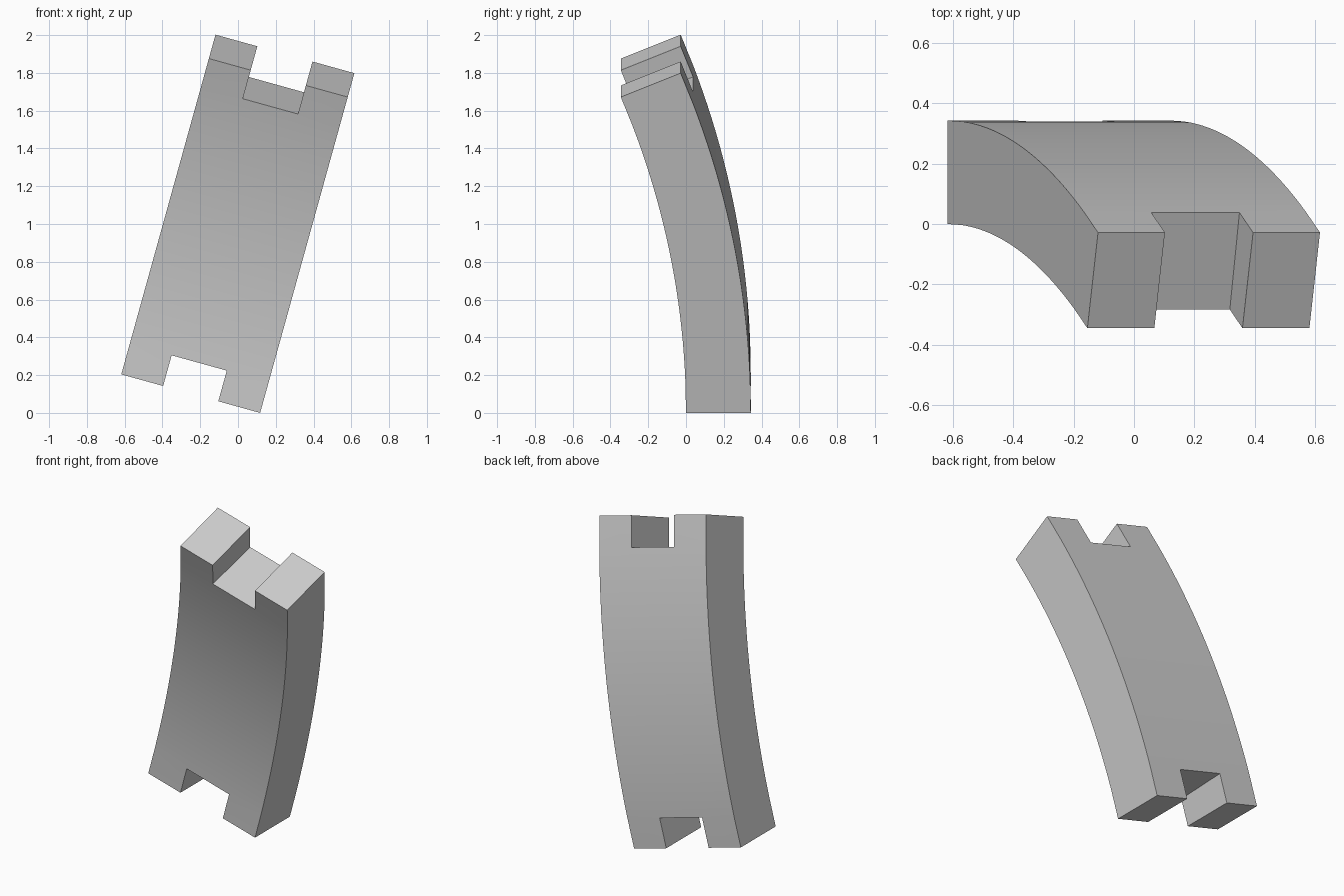
import bpy, bmesh
from math import sin, cos, radians
from mathutils import Matrix, Vector

cube = bpy.data.objects.get("Cube")
if cube:
    bpy.data.objects.remove(cube, do_unlink=True)

# Main dimensions of the curved, notched panel
INNER, OUTER = 4.534, 4.877      # radii of the front and back surfaces
SWEEP, NOTCH = 22.5, 2.13        # arc and notch depth, in degrees
WIDTH, TOOTH = 0.763, 0.23       # overall width and width of each tooth
LEAN = radians(15.5)             # sideways lean
STEPS = 20

stone = bpy.data.materials.new("plain grey")
stone.use_nodes = True
grey = (0.6, 0.6, 0.6, 1)
stone.diffuse_color = grey
stone.node_tree.nodes["Principled BSDF"].inputs["Base Color"].default_value = grey

# Flat sheet in (across, angle, radius), leaving a gap at the middle of both ends
across = [0, TOOTH, WIDTH - TOOTH, WIDTH]
span = SWEEP - 2 * NOTCH
angles = [0] + [NOTCH + span * i / STEPS for i in range(STEPS + 1)] + [SWEEP]
bm = bmesh.new()
grid = [[bm.verts.new((u, a, INNER)) for u in across] for a in angles]
last = len(angles) - 2
for row in range(last + 1):
    for col in range(3):
        if col == 1 and row in (0, last):
            continue
        bm.faces.new((grid[row][col], grid[row][col + 1],
                      grid[row + 1][col + 1], grid[row + 1][col]))

# Thicken the sheet outward
result = bmesh.ops.extrude_face_region(bm, geom=bm.faces[:], use_keep_orig=True)
for v in result["geom"]:
    if isinstance(v, bmesh.types.BMVert):
        v.co.z = OUTER

# Bend into the arc, then lean it sideways
lean = Matrix.Rotation(LEAN, 4, "Y")
start = Vector((-0.618, 0, WIDTH * sin(LEAN)))
for v in bm.verts:
    u, a, r = v.co
    a = radians(a)
    v.co = lean @ Vector((u, r * cos(a) - INNER, r * sin(a))) + start
bmesh.ops.recalc_face_normals(bm, faces=bm.faces[:])

mesh = bpy.data.meshes.new("curved_panel")
bm.to_mesh(mesh)
bm.free()
mesh.materials.append(stone)
panel = bpy.data.objects.new("curved_panel", mesh)
bpy.context.collection.objects.link(panel)
bpy.ops.object.select_all(action="DESELECT")
panel.select_set(True)
bpy.context.view_layer.objects.active = panel
bpy.ops.object.shade_smooth_by_angle(angle=radians(30))
